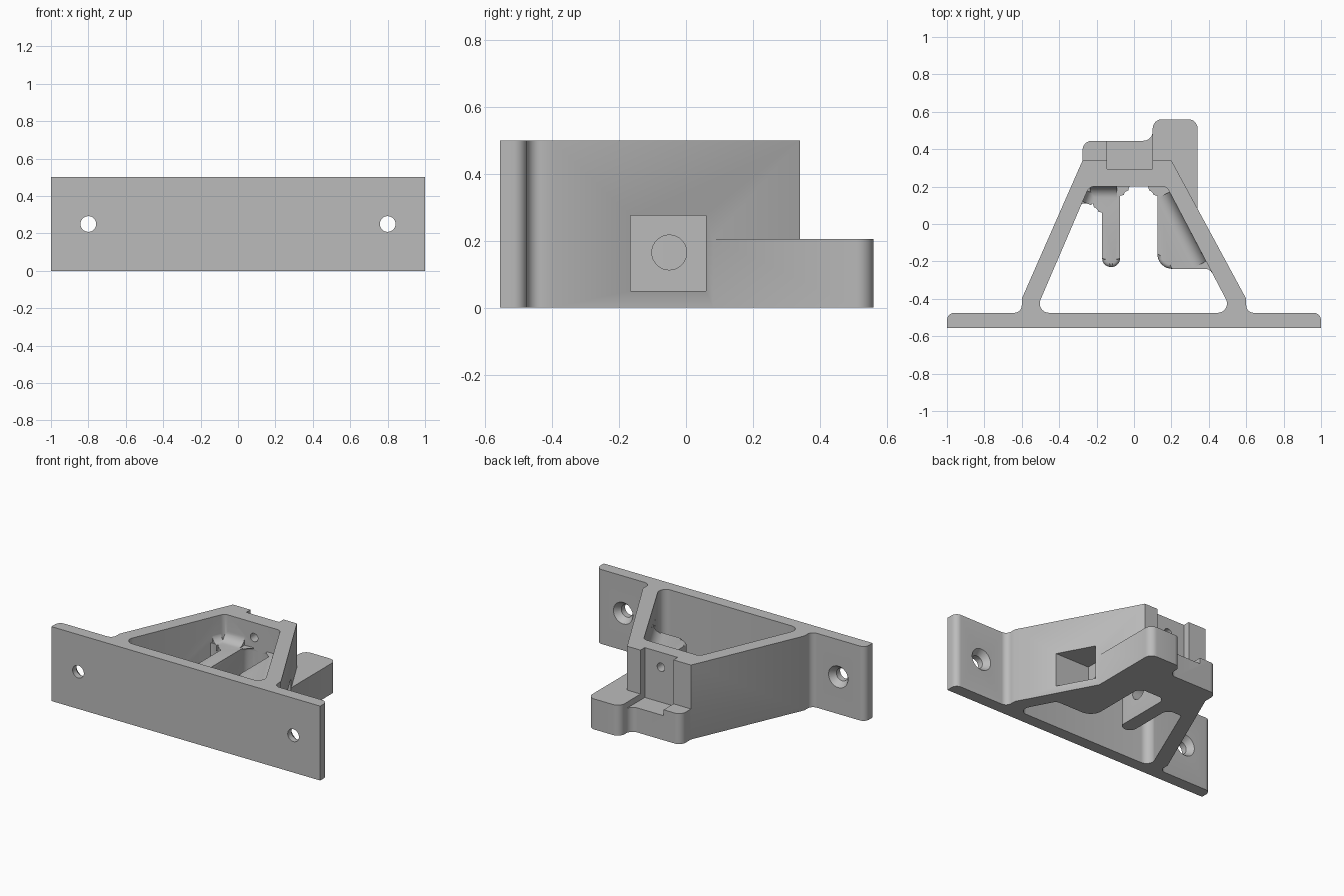
import bpy, bmesh, math
from mathutils import Vector, Matrix

if "Cube" in bpy.data.objects:
    bpy.data.objects.remove(bpy.data.objects["Cube"], do_unlink=True)

grey = bpy.data.materials.new("plain grey")
grey.use_nodes = True
grey.diffuse_color = (0.5, 0.5, 0.5, 1)
grey.node_tree.nodes["Principled BSDF"].inputs["Base Color"].default_value = (0.5, 0.5, 0.5, 1)


def make(name, bm):
    bmesh.ops.recalc_face_normals(bm, faces=bm.faces)
    mesh = bpy.data.meshes.new(name)
    bm.to_mesh(mesh)
    bm.free()
    obj = bpy.data.objects.new(name, mesh)
    bpy.context.collection.objects.link(obj)
    return obj


def rounded(points, steps=8):
    """Outline whose corners (x, y, radius) are replaced by arcs."""
    out = []
    for i, p in enumerate(points):
        c = Vector(p[:2])
        if len(p) < 3:
            out.append(c)
            continue
        u = (Vector(points[i - 1][:2]) - c).normalized()
        v = (Vector(points[(i + 1) % len(points)][:2]) - c).normalized()
        half = u.angle(v) / 2
        centre = c + (u + v).normalized() * (p[2] / math.sin(half))
        start = c + u * (p[2] / math.tan(half)) - centre
        end = c + v * (p[2] / math.tan(half)) - centre
        turn = math.atan2(start.x * end.y - start.y * end.x, start.dot(end))
        for k in range(steps + 1):
            out.append(centre + Matrix.Rotation(turn * k / steps, 2) @ start)
    return out


def loft(name, ring_a, ring_b, bevel=0):
    bm = bmesh.new()
    a = [bm.verts.new(p) for p in ring_a]
    b = [bm.verts.new(p) for p in ring_b]
    n = len(a)
    bm.faces.new(a)
    top = bm.faces.new(b)
    for i in range(n):
        bm.faces.new((a[i], a[(i + 1) % n], b[(i + 1) % n], b[i]))
    if bevel:
        bmesh.ops.bevel(bm, geom=list(top.edges), offset=bevel, segments=4,
                        profile=0.5, affect='EDGES')
    return make(name, bm)


def prism(name, points, z0, z1, bevel=0):
    outline = rounded(points)
    return loft(name, [(*p, z0) for p in outline], [(*p, z1) for p in outline], bevel)


def box(name, x0, x1, y0, y1, z0, z1):
    return prism(name, [(x0, y0), (x1, y0), (x1, y1), (x0, y1)], z0, z1)


def rod(name, start, end, r0, r1):
    start, end = Vector(start), Vector(end)
    axis = end - start
    bm = bmesh.new()
    bmesh.ops.create_cone(bm, cap_ends=True, segments=32, radius1=r0, radius2=r1,
                          depth=axis.length)
    turn = Vector((0, 0, 1)).rotation_difference(axis).to_matrix().to_4x4()
    bmesh.ops.transform(bm, matrix=Matrix.Translation((start + end) / 2) @ turn,
                        verts=bm.verts)
    return make(name, bm)


def cove(name, start, end, inward, r, z):
    """Concave fillet between a ledge at height z and a wall."""
    inward = Vector(inward).normalized()
    profile = [(-0.03, z + r), (-0.03, z - 0.04), (r, z - 0.04)]
    for k in range(9):
        t = math.pi / 2 * k / 8
        profile.append((r - r * math.sin(t), z + r - r * math.cos(t)))
    rings = [[(*(Vector(p) + inward * d), h) for d, h in profile] for p in (start, end)]
    return loft(name, *rings)


def combine(body, tool, operation):
    tool.hide_render = True
    mod = body.modifiers.new("combine", 'BOOLEAN')
    mod.operation, mod.solver, mod.object = operation, 'EXACT', tool
    bpy.context.view_layer.update()
    graph = bpy.context.evaluated_depsgraph_get()
    mesh = bpy.data.meshes.new_from_object(body.evaluated_get(graph))
    body.modifiers.clear()
    body.data = mesh
    bpy.data.objects.remove(tool, do_unlink=True)


# Mounting plate and tapered frame
H = 0.5
bracket = prism("mounting_bracket", [
    (-1, -0.555), (1, -0.555), (1, -0.475, 0.04), (0.6, -0.475, 0.04), (0.6, -0.4),
    (0.2, 0.34), (-0.275, 0.34), (-0.6, -0.4), (-0.6, -0.475, 0.04), (-1, -0.475, 0.04)],
    0, H)
combine(bracket, prism("frame_opening", [
    (-0.53, -0.475, 0.05), (0.53, -0.475, 0.05), (0.175, 0.2, 0.04), (-0.24, 0.2, 0.04)],
    -0.1, H + 0.1), 'DIFFERENCE')

# Rear shelf with corner block, inner arm and socket housing
LEDGE = 0.33
parts = [
    prism("rear_shelf", [
        (-0.275, 0.25), (-0.275, 0.445, 0.05), (0.1, 0.445, 0.05), (0.1, 0.56, 0.05),
        (0.34, 0.56, 0.05), (0.34, 0.05), (0.28, 0.05), (0.22, 0.25)], 0, 0.205),
    prism("inner_arm", [
        (0.02, 0.29), (0.02, 0.2), (-0.075, 0.2, 0.05), (-0.075, -0.23, 0.046),
        (-0.17, -0.23, 0.046), (-0.17, 0.11, 0.05), (-0.285, 0.11, 0.03), (-0.32, 0.03),
        (-0.37, 0.03), (-0.34, 0.12), (-0.28, 0.28)], 0, LEDGE, 0.02),
    prism("socket_housing", [
        (0.03, 0.29), (0.03, 0.2), (0.125, 0.2, 0.05), (0.125, -0.24, 0.08),
        (0.4, -0.24, 0.04), (0.45, -0.3), (0.51, -0.3), (0.47, -0.2), (0.21, 0.28)],
        0, LEDGE, 0.02),
    cove("housing_fillet", (0.19, 0.172), (0.385, -0.2), (-0.88, -0.47), 0.07, LEDGE),
    cove("arm_side_fillet", (-0.25, 0.178), (-0.275, 0.12), (0.92, -0.4), 0.05, LEDGE),
    cove("arm_rear_fillet", (-0.09, 0.2), (-0.235, 0.2), (0, -1), 0.06, LEDGE),
]
for part in parts:
    combine(bracket, part, 'UNION')

# Rear slot, square socket, pivot bore and rear screw hole
cutters = [
    box("rear_slot", -0.145, 0.1, 0.295, 0.7, 0.165, 0.7),
    box("square_socket", 0.22, 0.7, -0.165, 0.06, 0.05, 0.275),
    rod("pivot_bore", (-0.25, -0.05, 0.165), (0.3, -0.05, 0.165), 0.052, 0.052),
    rod("rear_hole", (-0.02, 0.1, 0.4), (-0.02, 0.45, 0.4), 0.028, 0.028),
]
# Countersunk plate holes
for x in (-0.8, 0.8):
    cutters.append(rod("plate_hole", (x, -0.7, 0.25), (x, -0.4, 0.25), 0.042, 0.042))
    cutters.append(rod("countersink", (x, -0.515, 0.25), (x, -0.465, 0.25), 0.042, 0.08))
for cutter in cutters:
    combine(bracket, cutter, 'DIFFERENCE')

bracket.data.materials.clear()
bracket.data.materials.append(grey)
for face in bracket.data.polygons:
    face.material_index = 0
bpy.ops.object.select_all(action='DESELECT')
bracket.select_set(True)
bpy.context.view_layer.objects.active = bracket
bpy.ops.object.shade_smooth_by_angle(angle=math.radians(30))
